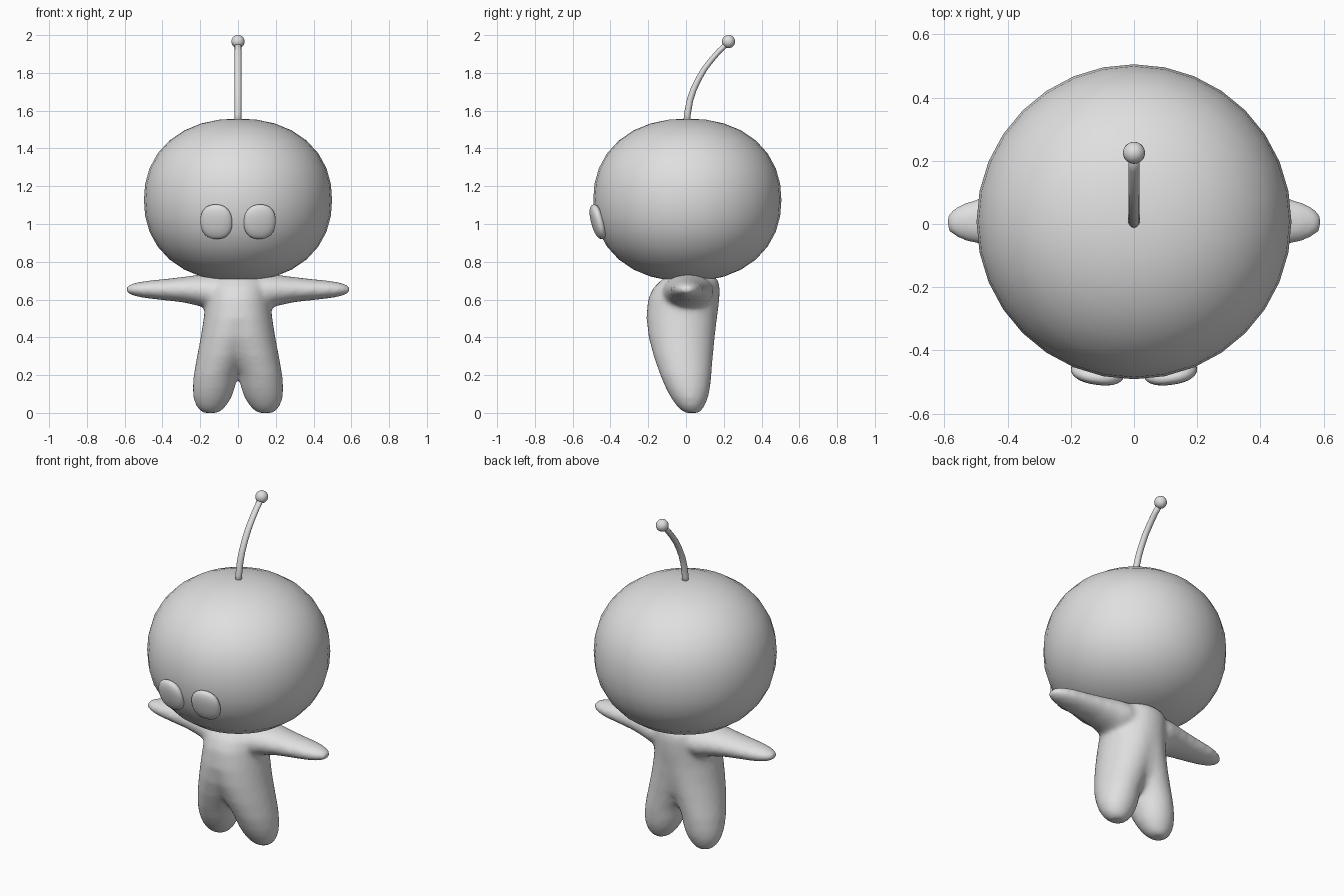
import bpy, bmesh, math
from mathutils import Vector

if "Cube" in bpy.data.objects:
    bpy.data.objects.remove(bpy.data.objects["Cube"])

grey = bpy.data.materials.new("plain grey")
grey.diffuse_color = (0.74, 0.74, 0.74, 1)
grey.use_nodes = True
grey.node_tree.nodes["Principled BSDF"].inputs["Base Color"].default_value = grey.diffuse_color


def finish(ob, name):
    ob.name = name
    ob.data.materials.clear()
    ob.data.materials.append(grey)
    for p in ob.data.polygons:
        p.use_smooth = True
    return ob


def ball(name, loc, size, rot=(0, 0, 0), seg=32, rings=16, power=2.0, round_top=True):
    """Sphere made slightly boxy by a power above 2; round_top keeps it round from above."""
    bpy.ops.mesh.primitive_uv_sphere_add(segments=seg, ring_count=rings, location=loc, rotation=rot)
    ob = bpy.context.object
    ob.scale = size
    for v in ob.data.vertices:
        x, y, z = v.co
        flat = [math.hypot(x, y)] if round_top else [abs(x), abs(y)]
        v.co /= sum(a ** power for a in flat + [abs(z)]) ** (1 / power)
    return finish(ob, name)


def loft(bm, sections, n=28):
    """Closed tube through rings given as (centre, first half axis, second half axis)."""
    rings = []
    for c, u, v in sections:
        rings.append([bm.verts.new(Vector(c) + Vector(u) * math.cos(2 * math.pi * i / n)
                                   + Vector(v) * math.sin(2 * math.pi * i / n)) for i in range(n)])
    for a, b in zip(rings, rings[1:]):
        for i in range(n):
            j = (i + 1) % n
            bm.faces.new((a[i], a[j], b[j], b[i]))
    bm.faces.new(rings[0][::-1])
    bm.faces.new(rings[-1])


def upright(bm, sections, s=1):
    """Loft from rows of (z, inner x, outer x, front y, back y)."""
    loft(bm, [((s * (a + b) / 2, (f + k) / 2, z), ((b - a) / 2, 0, 0), (0, (k - f) / 2, 0))
              for z, a, b, f, k in sections])


def to_object(bm, name):
    bmesh.ops.recalc_face_normals(bm, faces=bm.faces)
    me = bpy.data.meshes.new(name)
    bm.to_mesh(me)
    bm.free()
    ob = bpy.data.objects.new(name, me)
    bpy.context.collection.objects.link(ob)
    return finish(ob, name)


# Head and eyes
ball("head", (0, 0.007, 1.127), (0.498, 0.498, 0.431), power=2.2)
for s, side in ((-1, "left"), (1, "right")):
    ball(side + "_eye", (s * 0.115, -0.467, 1.012), (0.085, 0.033, 0.094),
         (math.radians(15), 0, s * math.radians(8)), 24, 16, 2.3, False)

# Body: legs blending into the torso, with a core that fills the middle
leg = [(0.0, 0.105, 0.185, -0.005, 0.068), (0.015, 0.083, 0.205, -0.028, 0.085),
       (0.04, 0.06, 0.223, -0.052, 0.1), (0.08, 0.035, 0.237, -0.08, 0.117),
       (0.13, 0.017, 0.24, -0.107, 0.128), (0.2, 0.0, 0.235, -0.137, 0.135),
       (0.3, -0.05, 0.217, -0.172, 0.143), (0.4, -0.1, 0.198, -0.198, 0.153),
       (0.5, -0.14, 0.182, -0.21, 0.164), (0.6, -0.16, 0.172, -0.202, 0.177),
       (0.66, -0.16, 0.17, -0.175, 0.18), (0.705, -0.15, 0.16, -0.13, 0.17),
       (0.735, -0.1, 0.11, -0.08, 0.12)]
core = [(0.215, -0.03, 0.03, -0.055, 0.06), (0.25, -0.06, 0.06, -0.105, 0.1),
        (0.32, -0.1, 0.1, -0.16, 0.135), (0.4, -0.13, 0.13, -0.192, 0.151),
        (0.5, -0.17, 0.17, -0.209, 0.163), (0.6, -0.165, 0.165, -0.2, 0.177),
        (0.7, -0.155, 0.155, -0.13, 0.165)]
# (x, bottom z, top z, front y, back y) along each arm
arm = [(0.0, 0.54, 0.735, -0.13, 0.15), (0.16, 0.55, 0.735, -0.12, 0.145),
       (0.21, 0.567, 0.731, -0.108, 0.132), (0.3, 0.586, 0.719, -0.092, 0.112),
       (0.4, 0.597, 0.708, -0.079, 0.096), (0.48, 0.606, 0.7, -0.068, 0.085),
       (0.54, 0.616, 0.69, -0.054, 0.068), (0.58, 0.63, 0.677, -0.034, 0.046),
       (0.594, 0.643, 0.667, -0.016, 0.027)]
bm = bmesh.new()
upright(bm, core)
for s in (-1, 1):
    upright(bm, leg, s)
    loft(bm, [((s * x, (f + k) / 2, (lo + hi) / 2), (0, (k - f) / 2, 0), (0, 0, (hi - lo) / 2))
              for x, lo, hi, f, k in arm])
body = to_object(bm, "body")
fuse = body.modifiers.new("fuse", 'REMESH')
fuse.mode = 'VOXEL'
fuse.voxel_size = 0.013
fuse.use_smooth_shade = True
soften = body.modifiers.new("soften", 'SMOOTH')
soften.factor = 0.5
soften.iterations = 12

# Antenna: backward bending tapered stalk with a ball on the end
path = [(0.005, 1.53), (0.007, 1.58), (0.021, 1.655), (0.039, 1.71), (0.065, 1.765),
        (0.097, 1.82), (0.134, 1.868), (0.175, 1.915), (0.222, 1.96)]
sections = []
for i, (y, z) in enumerate(path):
    (y0, z0), (y1, z1) = path[max(i - 1, 0)], path[min(i + 1, len(path) - 1)]
    across = Vector((0, z1 - z0, y0 - y1)).normalized()
    t = i / (len(path) - 1)
    sections.append(((0, y, z), (0.0185 - 0.001 * t, 0, 0), across * (0.0185 - 0.005 * t)))
bm = bmesh.new()
loft(bm, sections, 12)
to_object(bm, "antenna_stalk")
ball("antenna_ball", (0, 0.225, 1.966), (0.035, 0.035, 0.035), seg=20, rings=12)
